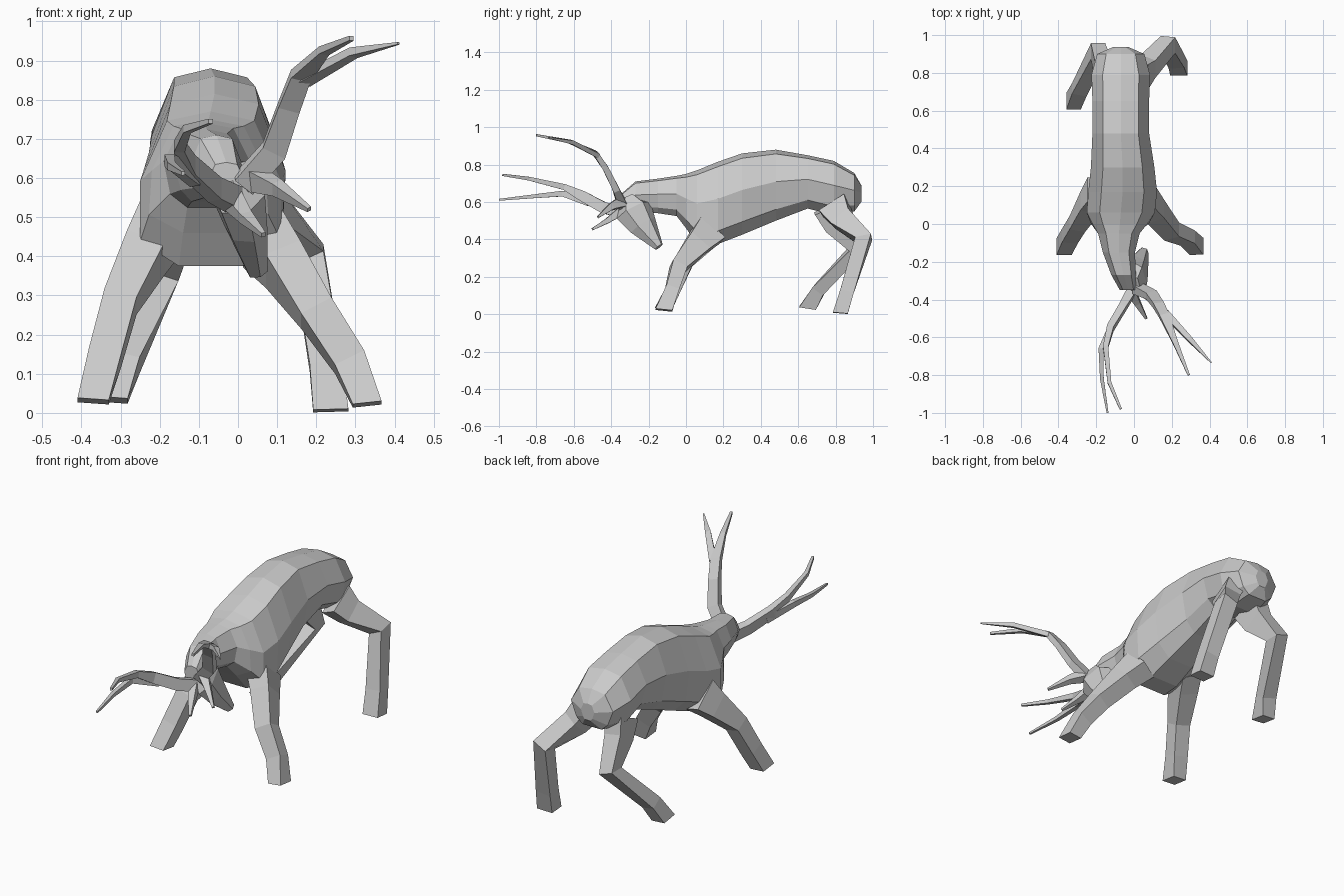
import bpy
import bmesh
import math
from mathutils import Vector


def loft(name, rings):
    """Skin a list of equal-length rings with flat faces and end caps."""
    bm = bmesh.new()
    loops = [[bm.verts.new(p) for p in r] for r in rings]
    n = len(loops[0])
    for a, b in zip(loops, loops[1:]):
        for j in range(n):
            k = (j + 1) % n
            bm.faces.new((a[j], a[k], b[k], b[j]))
    bm.faces.new(loops[0])
    bm.faces.new(loops[-1])
    bmesh.ops.recalc_face_normals(bm, faces=bm.faces)
    me = bpy.data.meshes.new(name)
    bm.to_mesh(me)
    bm.free()
    ob = bpy.data.objects.new(name, me)
    bpy.context.collection.objects.link(ob)
    return ob


def limb(name, pts, side=(1, 0, 0), sides=4, foot=False):
    """Faceted tube; each point is x, y, z, half width, half depth."""
    cs = [Vector(p[:3]) for p in pts]
    rings = []
    for i, p in enumerate(pts):
        t = Vector()
        if i > 0:
            t += (cs[i] - cs[i - 1]).normalized()
        if i < len(cs) - 1:
            t += (cs[i + 1] - cs[i]).normalized()
        elif foot:
            t += Vector((0, 0, -2.5))  # sole nearly level
        t.normalize()
        u = Vector(side)
        u = (u - u.dot(t) * t).normalized()
        v = t.cross(u)
        r = 1 / math.cos(math.pi / sides)
        ring = []
        for k in range(sides):
            a = 2 * math.pi * (k + 0.5) / sides
            ring.append(cs[i] + u * p[3] * r * math.cos(a) + v * p[4] * r * math.sin(a))
        rings.append(ring)
    return loft(name, rings)


# body and neck: y, centre x, half width, top z, bottom z, lower width factor
stations = [
    (0.937, -0.07, 0.04, 0.69, 0.60, 0.7),
    (0.90, -0.07, 0.125, 0.755, 0.55, 0.75),
    (0.79, -0.07, 0.155, 0.82, 0.53, 0.85),
    (0.65, -0.07, 0.15, 0.85, 0.565, 0.8),
    (0.48, -0.07, 0.15, 0.88, 0.50, 0.82),
    (0.30, -0.06, 0.168, 0.86, 0.425, 0.88),
    (0.17, -0.06, 0.182, 0.815, 0.375, 0.95),
    (0.06, -0.07, 0.18, 0.77, 0.375, 1.0),
    (0.0, -0.075, 0.145, 0.75, 0.46, 1.05),
    (-0.05, -0.08, 0.11, 0.74, 0.525, 0.85),
    (-0.15, -0.08, 0.085, 0.725, 0.54, 0.78),
    (-0.27, -0.055, 0.065, 0.71, 0.55, 0.78),
    (-0.35, -0.03, 0.045, 0.64, 0.55, 0.78),
]


def body_ring(y, cx, hw, zt, zb, low):
    section = [(0, 1), (0.62, 0.94), (1, 0.55), (low, 0.16), (0.45, 0),
               (-0.45, 0), (-low, 0.16), (-1, 0.55), (-0.62, 0.94)]
    return [(cx + a * hw, y, zb + b * (zt - zb)) for a, b in section]


loft("body", [body_ring(*s) for s in stations])

# head, bent down and tucked back
limb("head", [
    (-0.025, -0.31, 0.61, 0.055, 0.04),
    (0.0, -0.28, 0.555, 0.06, 0.09),
    (0.02, -0.23, 0.475, 0.047, 0.068),
    (0.05, -0.145, 0.36, 0.024, 0.022),
], side=(0.9, 0.1, 0.35), sides=6)

# front legs
limb("front_leg_right", [
    (0.06, 0.13, 0.45, 0.055, 0.085),
    (0.115, 0.065, 0.38, 0.05, 0.065),
    (0.20, -0.04, 0.255, 0.045, 0.042),
    (0.285, -0.075, 0.13, 0.042, 0.036),
    (0.33, -0.118, 0.022, 0.037, 0.045),
], foot=True)
limb("front_leg_left", [
    (-0.195, 0.17, 0.48, 0.055, 0.085),
    (-0.235, 0.11, 0.41, 0.052, 0.065),
    (-0.30, 0.0, 0.285, 0.043, 0.042),
    (-0.34, -0.065, 0.14, 0.042, 0.04),
    (-0.37, -0.12, 0.03, 0.04, 0.045),
], foot=True)

# rear legs
limb("rear_leg_right", [
    (0.03, 0.79, 0.58, 0.05, 0.08),
    (0.075, 0.835, 0.51, 0.045, 0.06),
    (0.18, 0.95, 0.405, 0.042, 0.043),
    (0.225, 0.86, 0.12, 0.042, 0.037),
    (0.237, 0.825, 0.006, 0.045, 0.04),
], foot=True)
limb("rear_leg_left", [
    (-0.145, 0.76, 0.57, 0.05, 0.08),
    (-0.16, 0.80, 0.48, 0.045, 0.065),
    (-0.19, 0.915, 0.35, 0.04, 0.042),
    (-0.29, 0.71, 0.13, 0.04, 0.035),
    (-0.32, 0.65, 0.033, 0.038, 0.045),
], foot=True)

# right antler: beam, outer tine, brow tine
limb("antler_beam_right", [
    (0.015, -0.34, 0.585, 0.03, 0.025),
    (0.092, -0.375, 0.67, 0.032, 0.018),
    (0.13, -0.43, 0.78, 0.028, 0.016),
    (0.16, -0.485, 0.86, 0.026, 0.014),
    (0.22, -0.63, 0.925, 0.014, 0.010),
    (0.29, -0.80, 0.957, 0.006, 0.006),
])
limb("antler_tine_right", [
    (0.17, -0.475, 0.85, 0.018, 0.013),
    (0.295, -0.61, 0.92, 0.014, 0.011),
    (0.41, -0.735, 0.944, 0.003, 0.003),
])
limb("brow_tine_right", [
    (0.04, -0.345, 0.60, 0.025, 0.03),
    (0.10, -0.40, 0.575, 0.016, 0.018),
    (0.182, -0.47, 0.52, 0.006, 0.006),
])

# left antler: beam, lower tine, brow tine
limb("antler_beam_left", [
    (-0.01, -0.35, 0.545, 0.025, 0.03),
    (-0.06, -0.44, 0.57, 0.02, 0.030),
    (-0.125, -0.55, 0.63, 0.018, 0.028),
    (-0.15, -0.65, 0.68, 0.014, 0.016),
    (-0.13, -0.84, 0.725, 0.010, 0.010),
    (-0.07, -0.98, 0.745, 0.006, 0.006),
])
limb("antler_tine_left", [
    (-0.11, -0.52, 0.60, 0.014, 0.022),
    (-0.175, -0.66, 0.645, 0.013, 0.015),
    (-0.17, -0.82, 0.63, 0.010, 0.010),
    (-0.14, -1.0, 0.612, 0.005, 0.005),
])
limb("brow_tine_left", [
    (-0.015, -0.355, 0.545, 0.025, 0.022),
    (0.02, -0.42, 0.50, 0.016, 0.014),
    (0.065, -0.50, 0.455, 0.006, 0.006),
])
